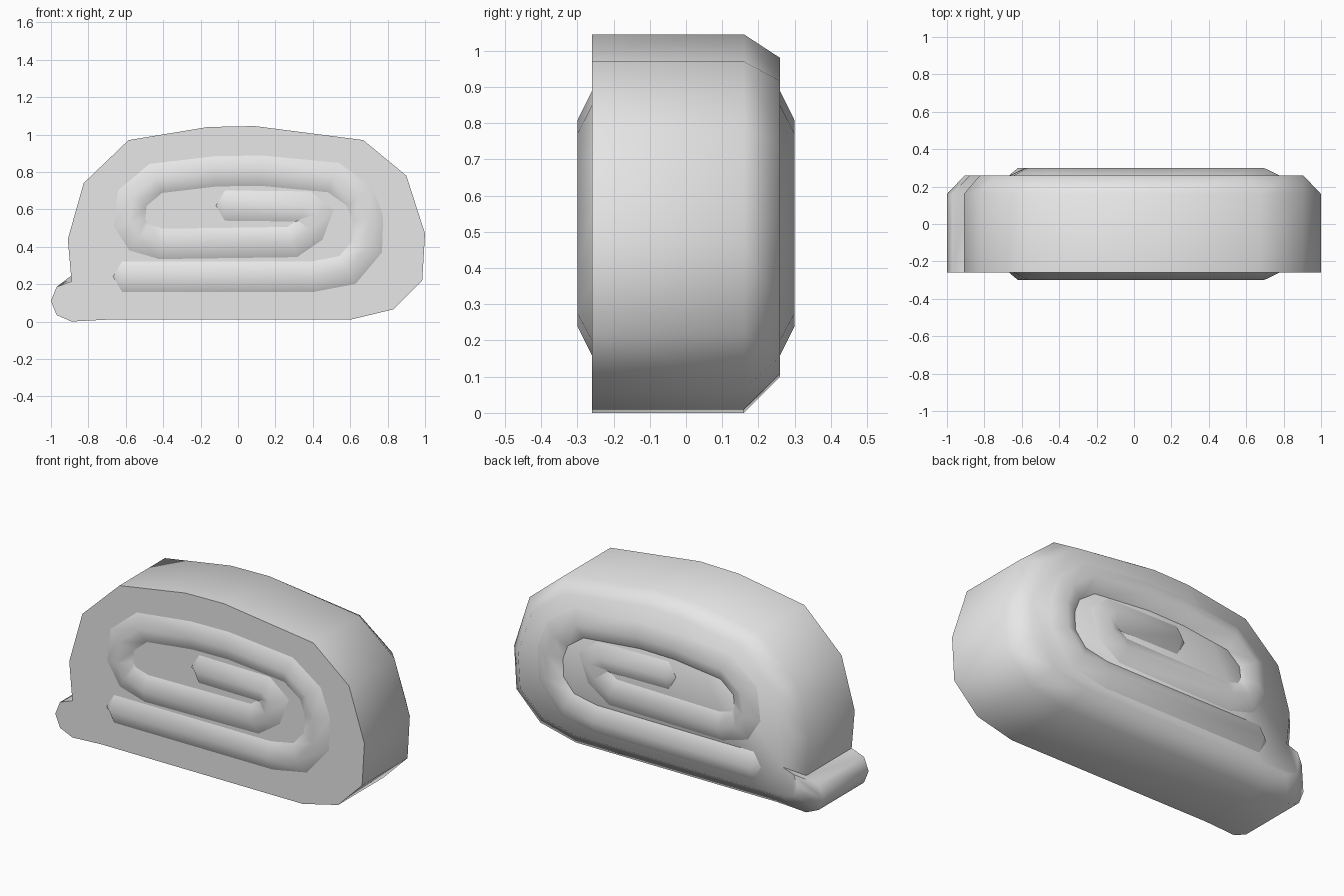
import bpy
import bmesh
from mathutils import Vector

cube = bpy.data.objects.get("Cube")
if cube:
    bpy.data.objects.remove(cube, do_unlink=True)

mat = bpy.data.materials.new("pale grey")
mat.use_nodes = True
colour = (0.8, 0.8, 0.8, 1)
mat.diffuse_color = colour
mat.node_tree.nodes["Principled BSDF"].inputs["Base Color"].default_value = colour


def finish(name, bm):
    mesh = bpy.data.meshes.new(name)
    bm.to_mesh(mesh)
    bm.free()
    mesh.materials.append(mat)
    obj = bpy.data.objects.new(name, mesh)
    bpy.context.collection.objects.link(obj)
    bpy.ops.object.select_all(action="DESELECT")
    obj.select_set(True)
    bpy.context.view_layer.objects.active = obj
    bpy.ops.object.shade_smooth_by_angle(angle=1.05)
    return obj


# Cake slice: outline with the loose end at the lower right, tapered at the back
outline = [(-1, .11), (-.97, .185), (-.89, .215), (-.91, .44), (-.825, .74),
           (-.585, .97), (-.16, 1.04), (.09, 1.045), (.67, .97), (.9, .78),
           (1, .47), (.985, .22), (.83, .065), (.6, .01), (-.7, .01),
           (-.89, 0), (-.97, .035)]
bm = bmesh.new()
front = [bm.verts.new((x, -.26, z)) for x, z in outline]
middle = [bm.verts.new((x, .16, z)) for x, z in outline]
back = [bm.verts.new((x * .905, .26, .1 + z * .842)) for x, z in outline]
for a, b in ((front, middle), (middle, back)):
    for i in range(len(a)):
        bm.faces.new((a[i - 1], a[i], b[i], b[i - 1]))
bm.faces.new(front)
bm.faces.new(back)
bmesh.ops.recalc_face_normals(bm, faces=bm.faces)
finish("cake_slice", bm)

# Filling spiral: a raised ridge swept along the roll
path = [Vector(p) for p in [
    (-.62, .24), (.4, .24), (.585, .275), (.69, .4), (.695, .55), (.65, .67),
    (.51, .77), (.12, .807), (-.12, .803), (-.44, .765), (-.565, .66),
    (-.58, .53), (-.53, .45), (-.41, .415), (.29, .425), (.385, .49),
    (.415, .57), (.36, .615), (-.07, .62)]]
HALF, BASE, CREST = .085, -.258, -.3
bm = bmesh.new()


def vert(p, y):
    return bm.verts.new((p.x, y, p.y))


rows = []
last = len(path) - 1
for i, p in enumerate(path):
    before = (p - path[i - 1]).normalized() if i else None
    after = (path[i + 1] - p).normalized() if i < last else None
    d = ((before or after) + (after or before)).normalized()
    side = Vector((-d.y, d.x)) * HALF / max(.7, d.dot(after or before))
    rows.append((vert(p + side, BASE), vert(p, CREST), vert(p - side, BASE)))
for a, b in zip(rows, rows[1:]):
    for k in range(2):
        bm.faces.new((a[k], a[k + 1], b[k + 1], b[k]))
# Pointed ends
for row, p, q in ((rows[0], path[0], path[1]), (rows[-1], path[-1], path[-2])):
    tip = vert(p + (p - q).normalized() * .05, BASE)
    for k in range(2):
        bm.faces.new((row[k], row[k + 1], tip))
bmesh.ops.recalc_face_normals(bm, faces=bm.faces)
if sum(f.normal.y * f.calc_area() for f in bm.faces) > 0:
    bmesh.ops.reverse_faces(bm, faces=bm.faces)
ridge = finish("filling_spiral", bm)

# Same spiral on the back
mirror = ridge.modifiers.new("Mirror", "MIRROR")
mirror.use_axis = (False, True, False)
mirror.use_mirror_merge = False
